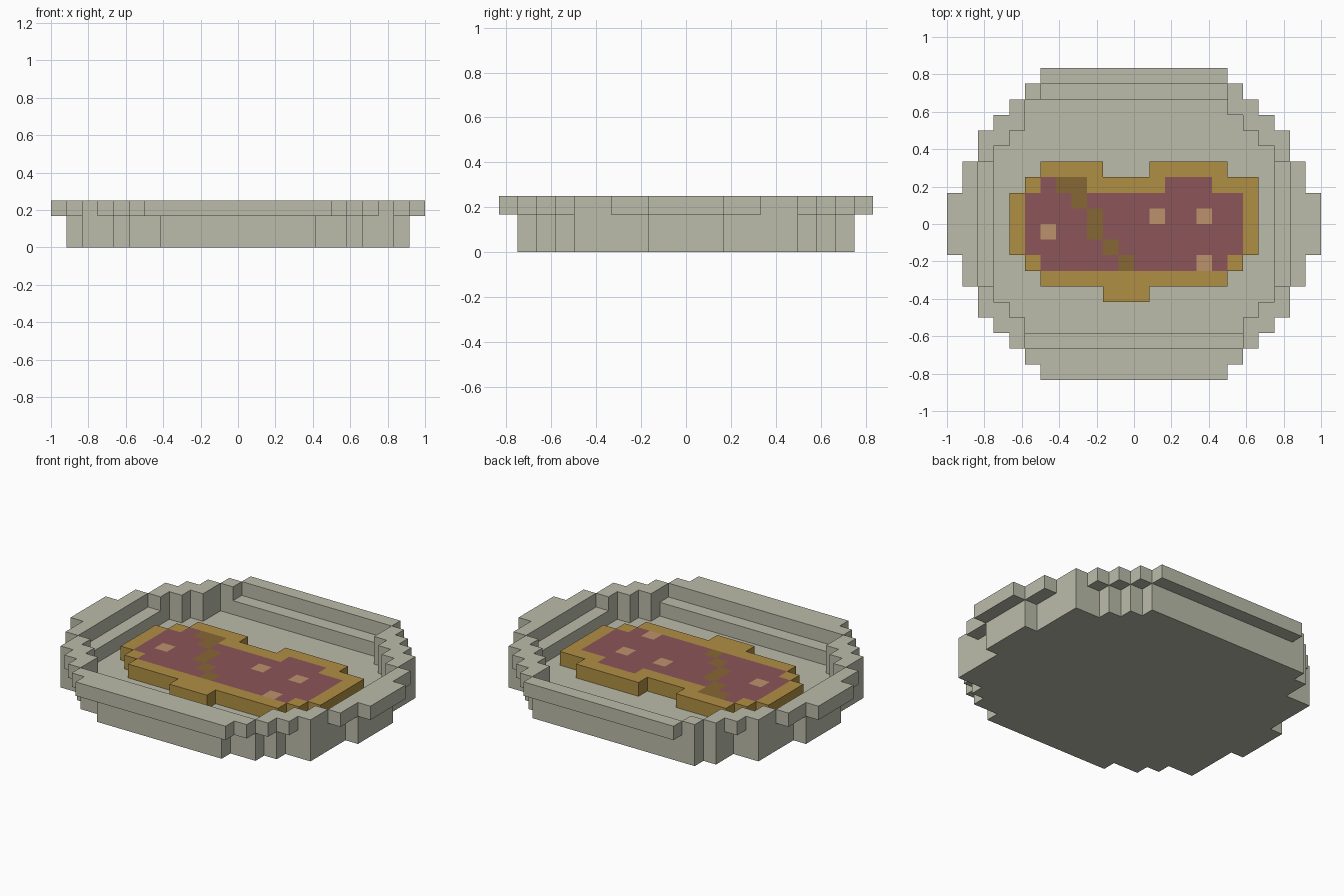
import bpy
import bmesh
from mathutils import Vector

if "Cube" in bpy.data.objects:
    bpy.data.objects.remove(bpy.data.objects["Cube"], do_unlink=True)

UNIT = 1 / 12  # edge length of one block


def material(name, *rgb):
    """Flat material from display colour values."""
    linear = [((c / 255 + 0.055) / 1.055) ** 2.4 for c in rgb] + [1]
    mat = bpy.data.materials.new(name)
    mat.use_nodes = True
    mat.diffuse_color = linear
    mat.node_tree.nodes["Principled BSDF"].inputs["Base Color"].default_value = linear
    return mat


def area(*rects):
    """Set of grid cells covered by rectangles (x0, x1, y0, y1)."""
    return {(x, y) for x0, x1, y0, y1 in rects
            for x in range(x0, x1) for y in range(y0, y1)}


def stepped(*halves):
    """Symmetric stepped disc from half sizes (x, y)."""
    return area(*[(-hx, hx, -hy, hy) for hx, hy in halves])


def build(name, layers, materials, paint=None):
    """Outer skin of stacked cell layers {level: cells}; paint colours top faces."""
    blocks = {(x, y, z) for z, cells in layers.items() for x, y in cells}
    bm = bmesh.new()
    for block in sorted(blocks):
        centre = Vector(block) + Vector((0.5, 0.5, 0.5))
        for axis in range(3):
            for sign in (-1, 1):
                normal = Vector((0, 0, 0))
                normal[axis] = sign
                if tuple(int(v) for v in Vector(block) + normal) in blocks:
                    continue
                side = Vector((0, 0, 0))
                side[(axis + 1) % 3] = 0.5
                up = normal.cross(side)
                mid = centre + normal / 2
                corners = (mid - side - up, mid + side - up, mid + side + up, mid - side + up)
                face = bm.faces.new([bm.verts.new(c * UNIT) for c in corners])
                if paint and axis == 2 and sign > 0:
                    face.material_index = paint(block[:2])
    bmesh.ops.remove_doubles(bm, verts=bm.verts, dist=UNIT / 100)
    mesh = bpy.data.meshes.new(name)
    bm.to_mesh(mesh)
    bm.free()
    for mat in materials:
        mesh.materials.append(mat)
    obj = bpy.data.objects.new(name, mesh)
    bpy.context.collection.objects.link(obj)
    return obj


stone = material("pale stone", 187, 188, 170)
crust = material("golden crust", 176, 143, 68)
filling = material("dusky red filling", 140, 85, 88)
herb = material("brown streak", 135, 103, 52)
chunk = material("peach chunk", 190, 145, 108)

# Plate: solid base, hollow middle layer, overhanging rim with inner ledges
body = stepped((11, 2), (10, 6), (8, 7), (7, 8), (5, 9))
body |= area((-7, 6, 8, 9), (-8, 7, 7, 8))
hollow = stepped((9, 5), (8, 6), (7, 7)) | area((-7, 6, 7, 8))
ledges = area((-10, 10, -4, 4), (-6, 6, 8, 9), (-7, 7, -8, -7))
rim = stepped((12, 2), (11, 4), (10, 6), (9, 7), (8, 8), (7, 9), (6, 10))
build("plate", {0: body, 1: body - hollow, 2: rim - hollow - ledges}, [stone])

# Filled pastry lying on the plate, with its topping painted by cell
pastry = stepped((8, 2)) | area(
    (-7, 8, 2, 3), (-6, -2, 3, 4), (1, 6, 3, 4),
    (-7, 7, -3, -2), (-6, 6, -4, -3), (-2, 1, -5, -4))
red = stepped((7, 2)) | area((-6, -3, 2, 3), (2, 5, 2, 3), (-6, 6, -3, -2))
streak = area((-5, -3, 2, 3), (-4, -3, 1, 2), (-3, -2, -1, 1),
              (-2, -1, -2, -1), (-1, 0, -3, -2))
chunks = {(1, 0), (4, 0), (-6, -1), (4, -3)}


def topping(cell):
    if cell in chunks:
        return 3
    if cell in streak:
        return 2
    return int(cell in red)


build("pastry", {1: pastry}, [crust, filling, herb, chunk], topping)
